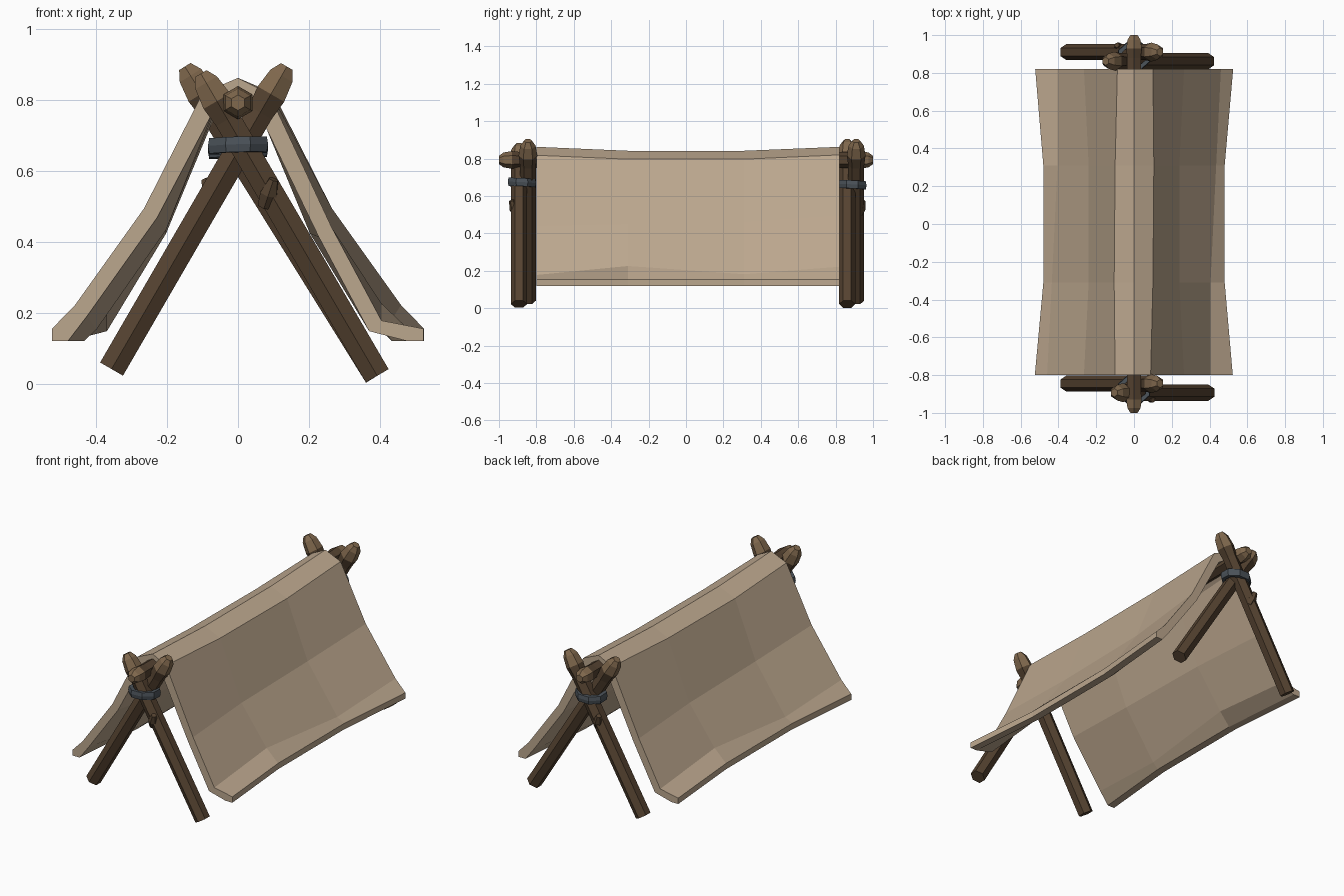
import bpy, bmesh, math
from mathutils import Vector

if "Cube" in bpy.data.objects:
    bpy.data.objects.remove(bpy.data.objects["Cube"])


def material(name, rgb):
    m = bpy.data.materials.new(name)
    m.diffuse_color = (*rgb, 1)
    m.use_nodes = True
    m.node_tree.nodes["Principled BSDF"].inputs["Base Color"].default_value = m.diffuse_color
    return m


BARK = material("dark bark", (0.090, 0.055, 0.030))
CUT = material("pale cut wood", (0.215, 0.138, 0.074))
ROPE = material("slate rope", (0.070, 0.085, 0.100))
CLOTH = material("beige canvas", (0.50, 0.385, 0.27))


def finish(name, bm, mats):
    bmesh.ops.recalc_face_normals(bm, faces=bm.faces)
    me = bpy.data.meshes.new(name)
    bm.to_mesh(me)
    bm.free()
    for m in mats:
        me.materials.append(m)
    ob = bpy.data.objects.new(name, me)
    bpy.context.collection.objects.link(ob)
    return ob


def loft(bm, rings, closed=False):
    """Skin a list of equal rings; cap the ends unless the path is closed."""
    vs = [[bm.verts.new(p) for p in r] for r in rings]
    n = len(vs[0])
    faces = []
    pairs = list(zip(vs, vs[1:])) + ([(vs[-1], vs[0])] if closed else [])
    for k, (a, b) in enumerate(pairs):
        for i in range(n):
            j = (i + 1) % n
            faces.append((k, bm.faces.new((a[i], a[j], b[j], b[i]))))
    if not closed:
        faces.append((0, bm.faces.new(vs[0])))
        faces.append((len(pairs), bm.faces.new(vs[-1])))
    return faces


def stick(name, a, b, up, profile, pale):
    """Six-sided branch; profile = (distance, radius), pale = pale ring bands."""
    a, b, u = Vector(a), Vector(b), Vector(up)
    d = (b - a).normalized()
    u = (u - d * u.dot(d)).normalized()
    v = d.cross(u)
    rings = []
    for s, r in profile:
        ring = []
        for i in range(6):
            t = math.tau * i / 6
            ring.append(a + d * s + (u * math.cos(t) + v * math.sin(t)) * r)
        rings.append(ring)
    bm = bmesh.new()
    for k, f in loft(bm, rings):
        f.material_index = 1 if k in pale else 0
    return finish(name, bm, (BARK, CUT))


def leg(name, a, b):
    L = (Vector(b) - Vector(a)).length
    stick(name, a, b, (0, 1, 0),
          [(0, .043), (L - .15, .043), (L - .09, .050), (L - .03, .041), (L, .022)],
          {2, 3, 4})


# Crossed legs at both ends
leg("front_inner_leg", (-.357, -.845, .041), (.138, -.845, .895))
leg("front_outer_leg", (.393, -.893, .022), (-.105, -.893, .875))
leg("back_outer_leg", (-.357, .91, .041), (.138, .91, .895))
leg("back_inner_leg", (.393, .862, .022), (-.150, .862, .895))

# Ridge pole with rounded, pale ends
stick("ridge_pole", (0, -1, .793), (0, 1, .793), (0, 0, 1),
      [(0, .022), (.025, .040), (.07, .047), (.12, .042),
       (1.88, .042), (1.93, .047), (1.975, .040), (2, .022)],
      {0, 1, 5, 6, 7})

# Broken twig stubs on the outer legs
for name, x, y, s in (("front_twig_stub", .085, -.925, 1), ("back_twig_stub", -.075, .94, -1)):
    stick(name, (x - .01 * s, y + .02 * s, .50), (x + .02 * s, y - .012 * s, .59),
          (0, 1, 0), [(0, .022), (.04, .028), (.085, .014)], set())


# Rope lashings around each leg crossing
def lashing(name, y, z, tilt):
    rings = []
    for i in range(8):
        t = math.tau * (i + .5) / 8
        c, s = math.cos(t), math.sin(t)
        ring = []
        for r, h in ((.010, -.018), (.014, .0), (.010, .018), (-.012, .018), (-.012, -.018)):
            x, w = c * (.078 + r), s * (.068 + r)
            ring.append((x, y + w, z + h * 1.2 + tilt * w + .03 * x))
        rings.append(ring)
    bm = bmesh.new()
    loft(bm, rings, True)
    finish(name, bm, (ROPE,))


lashing("front_rope", -.877, .672, -.05)
lashing("back_rope", .889, .660, -.05)

# Draped canvas: one slope per station, (shoulder, middle, bend, hem);
# the left side is the right side turned half a circle.
YS = (-.80, -.31, .31, .82)
RIDGE = (.863, .842, .842, .863)
SLOPE = (((.088, .818), (.265, .440), (.405, .178), (.523, .155)),
         ((.100, .797), (.240, .450), (.405, .226), (.480, .155)),
         ((.105, .797), (.240, .460), (.435, .182), (.480, .155)),
         ((.100, .820), (.265, .495), (.460, .222), (.525, .155)))
INSET = ((-.032, -.048), (-.037, -.026), (-.035, -.030))


def half(points):
    outer = list(points) + [(points[3][0], .12)]
    inner = [(points[3][0] - .045, .12)]
    inner += [(p[0] + q[0], p[1] + q[1]) for p, q in list(zip(points, INSET))[::-1]]
    return outer + inner


rings = []
for i, y in enumerate(YS):
    right = half(SLOPE[i])
    left = [(-x, z) for x, z in half(SLOPE[3 - i])][::-1]
    section = [(0, RIDGE[i])] + right + [(0, RIDGE[i] - .045)] + left
    rings.append([(x, y, z) for x, z in section])
bm = bmesh.new()
loft(bm, rings)
bmesh.ops.triangulate(bm, faces=[f for f in bm.faces if len(f.verts) > 4])
finish("canvas_cover", bm, (CLOTH,))
